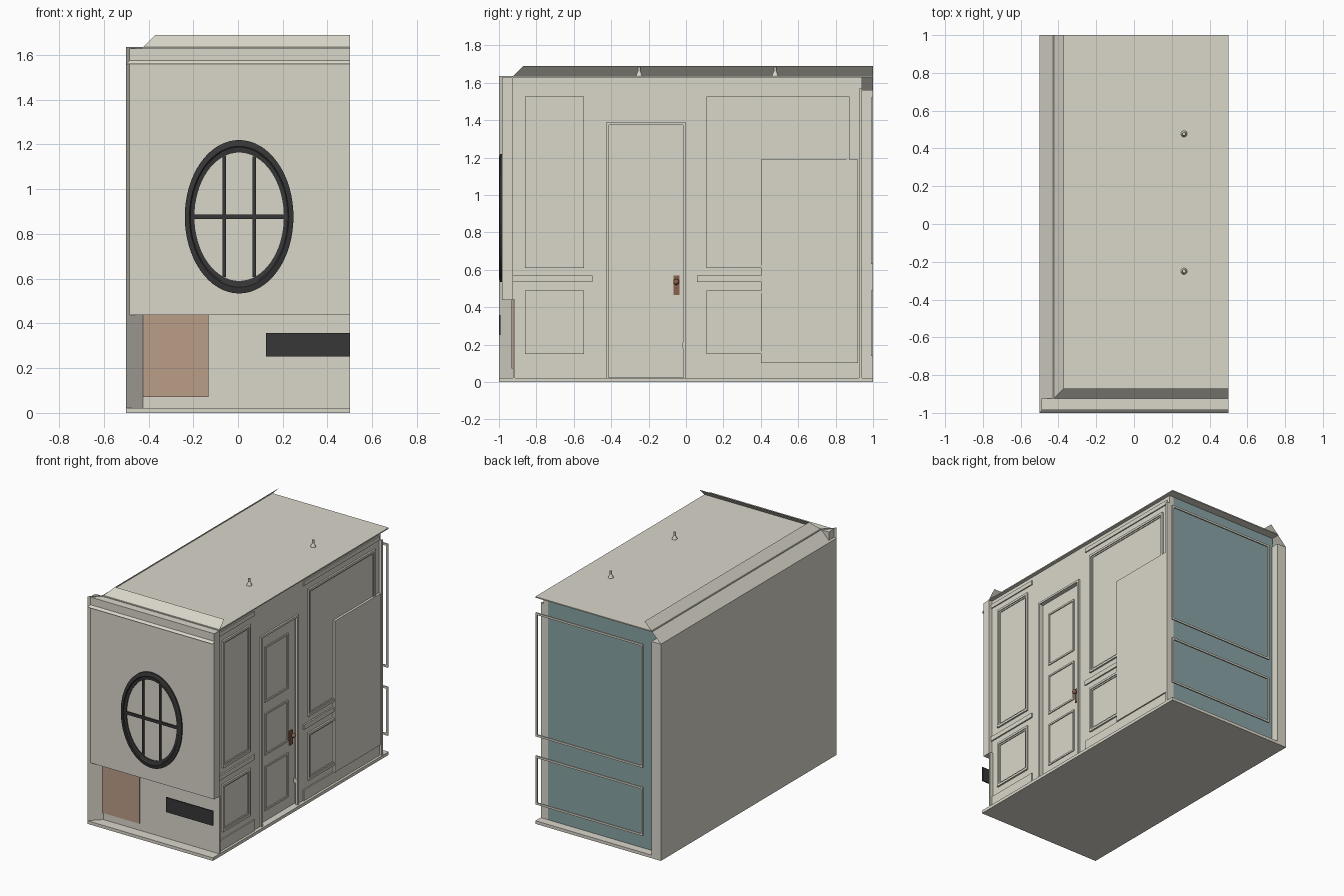
import bpy, bmesh, math
from mathutils import Vector

if "Cube" in bpy.data.objects:
    bpy.data.objects.remove(bpy.data.objects["Cube"])


def mat(name, col):
    m = bpy.data.materials.new(name)
    m.diffuse_color = (*col, 1)
    m.use_nodes = True
    m.node_tree.nodes["Principled BSDF"].inputs["Base Color"].default_value = m.diffuse_color
    return m


CREAM = mat("cream plaster", (0.70, 0.68, 0.59))
TEAL = mat("teal wall", (0.25, 0.37, 0.38))
BROWN = mat("brown panel", (0.50, 0.34, 0.25))
DARK = mat("charcoal", (0.038, 0.038, 0.038))
COPPER = mat("copper", (0.25, 0.12, 0.07))


def mesh(name, verts, faces, material):
    me = bpy.data.meshes.new(name)
    me.from_pydata(verts, [], faces)
    me.materials.append(material)
    bm = bmesh.new()
    bm.from_mesh(me)
    bmesh.ops.recalc_face_normals(bm, faces=bm.faces)
    bm.to_mesh(me)
    bm.free()
    o = bpy.data.objects.new(name, me)
    bpy.context.collection.objects.link(o)
    return o


BOX_FACES = [(0, 1, 3, 2), (4, 6, 7, 5), (0, 4, 5, 1), (2, 3, 7, 6), (0, 2, 6, 4), (1, 5, 7, 3)]


def box(name, xr, yr, zr, material=CREAM):
    return mesh(name, [(x, y, z) for x in xr for y in yr for z in zr], BOX_FACES, material)


def prism(name, pts, z0, z1, material=CREAM):
    """Vertical extrusion of a plan outline."""
    n = len(pts)
    v = [(x, y, z) for z in (z0, z1) for x, y in pts]
    f = [tuple(range(n)), tuple(range(n, 2 * n))]
    f += [(i, (i + 1) % n, (i + 1) % n + n, i + n) for i in range(n)]
    return mesh(name, v, f, material)


def frame(name, axis, depth, ar, zr, w=0.014):
    """Rectangular moulding; axis 'x' lies on a side wall, 'y' on an end wall."""
    (a0, a1), (z0, z1) = ar, zr
    outer = [(a0, z0), (a1, z0), (a1, z1), (a0, z1)]
    inner = [(a0 + w, z0 + w), (a1 - w, z0 + w), (a1 - w, z1 - w), (a0 + w, z1 - w)]
    v = []
    for d in depth:
        for a, z in outer + inner:
            v.append((d, a, z) if axis == 'x' else (a, d, z))
    f = []
    for i in range(4):
        j = (i + 1) % 4
        f += [(i, j, j + 4, i + 4), (i + 8, j + 8, j + 12, i + 12),
              (i, j, j + 8, i + 8), (i + 4, j + 4, j + 12, i + 12)]
    return mesh(name, v, f, CREAM)


def revolve(name, profile, centre, material, n=24):
    """Lathe a (radius, height) profile around z."""
    v = [(centre[0] + r * math.cos(2 * math.pi * i / n),
          centre[1] + r * math.sin(2 * math.pi * i / n), z)
         for r, z in profile for i in range(n)]
    f = [(k * n + i, k * n + (i + 1) % n, (k + 1) * n + (i + 1) % n, (k + 1) * n + i)
         for k in range(len(profile) - 1) for i in range(n)]
    f += [tuple(range(n)), tuple(range((len(profile) - 1) * n, len(profile) * n))]
    return mesh(name, v, f, material)


# floor and ceiling
box("floor", (-0.5, 0.5), (-1, 1), (0, 0.022))
box("ceiling", (-0.43, 0.5), (-0.93, 1), (1.628, 1.636))

# left wall with mitred front end
prism("left_wall", [(-0.5, -1), (-0.425, -0.925), (-0.425, 1), (-0.5, 1)], 0, 1.56)
prism("left_wall_mitre", [(-0.5, -1), (-0.425, -0.925), (-0.427, -0.923), (-0.5, -0.996)], 1.56, 1.636)

# sloping crown mouldings
corner, ridge = (-0.5, -1, 1.56), (-0.37, -0.87, 1.69)
mesh("left_crown", [corner, (-0.5, 1, 1.56), (-0.37, 1, 1.69), ridge], [(0, 1, 2, 3)], CREAM)
mesh("front_crown", [corner, (0.5, -1, 1.56), (0.5, -0.87, 1.69), ridge], [(0, 1, 2, 3)], CREAM)

# front wall, recessed below the sill
box("front_wall_upper", (-0.49, 0.5), (-0.985, -0.925), (0.437, 1.63))
box("front_wall_lower", (-0.425, 0.5), (-0.925, -0.915), (0.02, 0.44))
box("brown_panel", (-0.425, -0.132), (-0.932, -0.925), (0.072, 0.437), BROWN)
box("vent", (0.125, 0.5), (-1, -0.992), (0.252, 0.358), DARK)

# back wall and its open mouldings
box("back_wall", (-0.43, 0.44), (0.932, 0.94), (0.02, 1.63), TEAL)
for nm, zr in (("upper", (0.63, 1.52)), ("lower", (0.14, 0.49))):
    frame("back_moulding_" + nm, 'y', (0.99, 1.0), (-0.355, 0.5), zr)

# right wall around the doorway
WX = (0.435, 0.475)
D0, D1, DT = -0.412, -0.002, 1.375
box("right_wall_front", WX, (-0.925, D0), (0.02, 1.63))
box("right_wall_rear", WX, (D1, 0.94), (0.02, 1.63))
box("right_wall_over_door", WX, (D0, D1), (DT, 1.63))
box("rear_corner_strip", (0.435, 0.497), (0.925, 0.94), (0.02, 1.57))
box("rear_plate", (0.475, 0.492), (0.4, 0.92), (0.1, 1.19))

# wall panels, each a double moulding
for nm, y0, y1, z0, z1 in (("front_upper", -0.86, -0.545, 0.61, 1.525),
                           ("front_lower", -0.86, -0.545, 0.15, 0.49),
                           ("rear_upper", 0.11, 0.875, 0.61, 1.525),
                           ("rear_lower", 0.11, 0.875, 0.15, 0.49)):
    frame("panel_outer_" + nm, 'x', (0.47, 0.487), (y0, y1), (z0, z1), 0.016)
    frame("panel_inner_" + nm, 'x', (0.47, 0.481), (y0 + 0.016, y1 - 0.016), (z0 + 0.016, z1 - 0.016), 0.01)
for nm, y0, y1 in (("front", -0.925, -0.5), ("rear", 0.06, 0.92)):
    box("chair_rail_" + nm, (0.47, 0.485), (y0, y1), (0.535, 0.568))
    box("skirting_" + nm, (0.47, 0.483), (y0, y1), (0.022, 0.1))
    box("picture_rail_" + nm, (0.47, 0.483), (y0, y1), (1.57, 1.6))

# door casing, door leaf with panels
box("casing_front", (0.47, 0.487), (D0 - 0.014, D0), (0.022, DT + 0.014))
box("casing_rear", (0.47, 0.487), (D1 - 0.014, D1), (0.022, DT + 0.014))
box("casing_top", (0.47, 0.487), (D0, D1), (DT, DT + 0.014))
box("door", (0.437, 0.455), (D0, D1), (0.024, DT))
for i, zr in enumerate(((0.1, 0.42), (0.5, 0.8), (0.88, 1.28))):
    frame("door_panel_%d" % i, 'x', (0.45, 0.462), (-0.35, -0.085), zr, 0.012)
box("door_hinge", (0.455, 0.482), (-0.02, -0.004), (0.178, 0.21))

# door handle
for sgn, x0, x1 in ((1, 0.455, 0.463), (-1, 0.429, 0.437)):
    box("handle_plate", (x0, x1), (-0.068, -0.036), (0.465, 0.568), COPPER)
    xk = x1 if sgn > 0 else x0
    bpy.ops.mesh.primitive_uv_sphere_add(segments=16, ring_count=10, radius=0.016,
                                         location=(xk + sgn * 0.018, -0.052, 0.535))
    knob = bpy.context.object
    knob.name = "door_knob"
    knob.data.materials.append(COPPER)
    bpy.ops.object.shade_smooth()

# oval window: stepped elliptical ring and glazing bars
CX, CZ, N = 0.005, 0.877, 64
prof = [(0.235, 0.335, -0.93), (0.243, 0.343, -0.985), (0.243, 0.343, -0.994), (0.222, 0.315, -1.0),
        (0.218, 0.308, -0.994), (0.2, 0.287, -0.991), (0.2, 0.287, -0.93)]
v = [(CX + a * math.cos(2 * math.pi * i / N), y, CZ + b * math.sin(2 * math.pi * i / N))
     for a, b, y in prof for i in range(N)]
P = len(prof)
f = [(k * N + i, k * N + (i + 1) % N, (k + 1) % P * N + (i + 1) % N, (k + 1) % P * N + i)
     for k in range(P) for i in range(N)]
ring = mesh("oval_window_frame", v, f, DARK)
bpy.context.view_layer.objects.active = ring
bpy.ops.object.select_all(action='DESELECT')
ring.select_set(True)
bpy.ops.object.shade_smooth_by_angle(angle=math.radians(25))
for x in (-0.062, 0.073):
    h = 0.287 * math.sqrt(1 - ((x - CX) / 0.2) ** 2)
    box("glazing_bar", (x - 0.008, x + 0.008), (-0.994, -0.93), (CZ - h, CZ + h), DARK)
box("glazing_crossbar", (CX - 0.2, CX + 0.2), (-0.994, -0.93), (CZ - 0.01, CZ + 0.01), DARK)

# ceiling lamps poking through the ceiling
for y in (-0.25, 0.477):
    revolve("ceiling_lamp", [(0.017, 1.625), (0.017, 1.64), (0.007, 1.662), (0.009, 1.685)], (0.265, y), CREAM)
